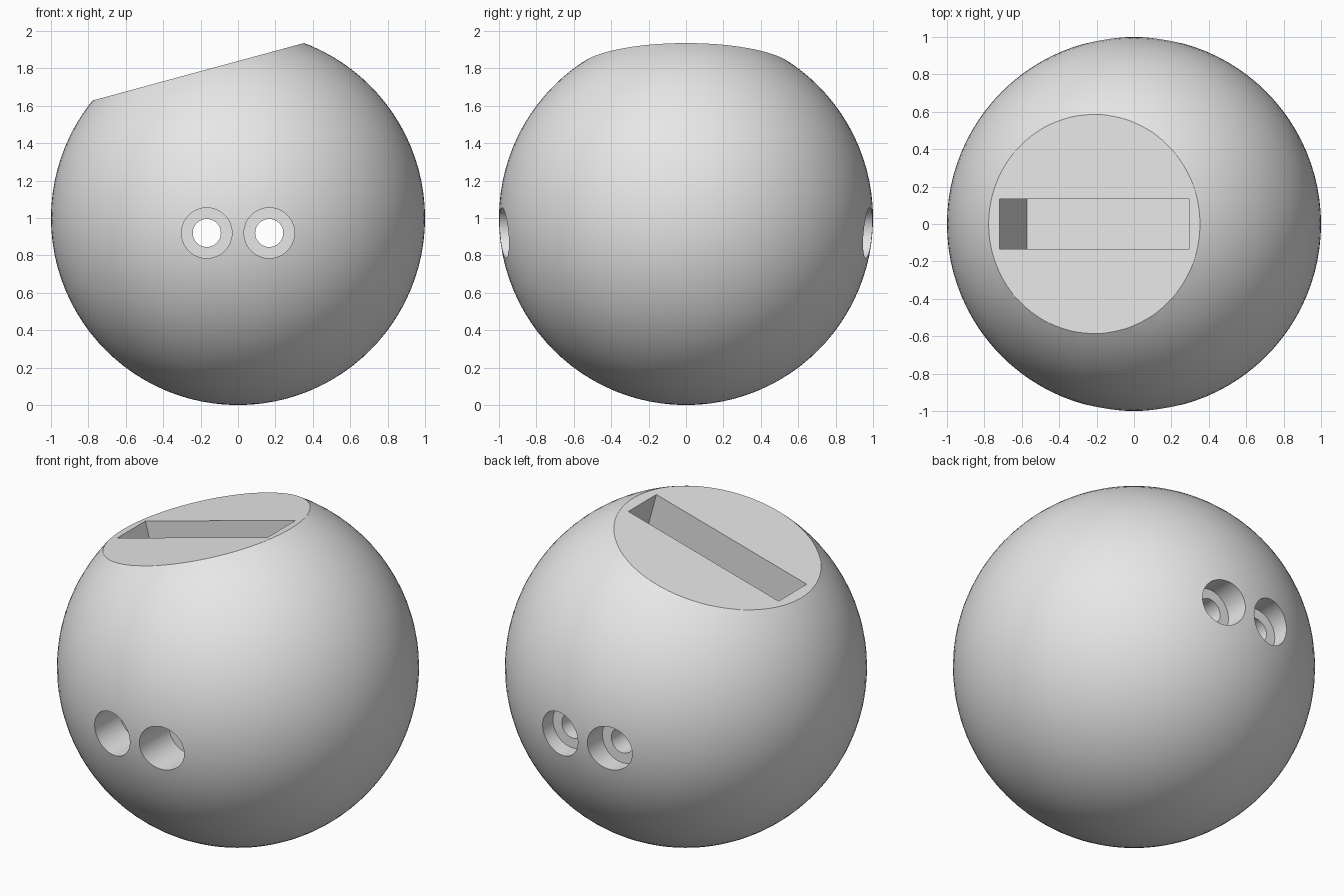
import bpy
import math
from mathutils import Matrix, Vector

if "Cube" in bpy.data.objects:
    bpy.data.objects.remove(bpy.data.objects["Cube"])

CENTRE = Vector((0, 0, 1))
TILT = Matrix.Rotation(math.radians(-15.2), 4, 'Y')
FLAT = 0.81          # distance of the flat from the ball centre
SLOT_DEPTH = 0.56

grey = bpy.data.materials.new("plain_grey")
grey.use_nodes = True
grey.diffuse_color = (0.8, 0.8, 0.8, 1)
grey.node_tree.nodes["Principled BSDF"].inputs["Base Color"].default_value = (0.8, 0.8, 0.8, 1)

# Ball body
bpy.ops.mesh.primitive_uv_sphere_add(segments=96, ring_count=48, radius=1, location=CENTRE)
ball = bpy.context.object
ball.name = "drilled_ball"
ball.data.materials.append(grey)


def cut(cutter):
    """Subtract the cutter from the ball and discard it."""
    cutter.hide_render = True
    cutter.data.materials.append(grey)
    bpy.context.view_layer.objects.active = ball
    mod = ball.modifiers.new("cut", 'BOOLEAN')
    mod.operation = 'DIFFERENCE'
    mod.solver = 'EXACT'
    mod.object = cutter
    bpy.ops.object.modifier_apply(modifier=mod.name)
    bpy.data.objects.remove(cutter)


def cut_box(size, height):
    """Cut a tilted box centred at a height along the tilted axis."""
    bpy.ops.mesh.primitive_cube_add(size=1)
    box = bpy.context.object
    box.matrix_world = (Matrix.Translation(CENTRE) @ TILT
                        @ Matrix.Translation((0, 0, height))
                        @ Matrix.Diagonal((*size, 1)))
    bpy.context.view_layer.update()
    cut(box)


def cut_bore(x, radius, y0, y1):
    """Cut a round hole running front to back."""
    bpy.ops.mesh.primitive_cylinder_add(
        vertices=48, radius=radius, depth=y1 - y0,
        location=(x, (y0 + y1) / 2, 0.92), rotation=(math.pi / 2, 0, 0))
    cut(bpy.context.object)


# Tilted flat and its slot
cut_box((3, 3, 1), FLAT + 0.5)
cut_box((1.05, 0.27, 2 * SLOT_DEPTH), FLAT)

# Two through holes, recessed deeper at the front than at the back
for x in (-0.167, 0.167):
    cut_bore(x, 0.075, -1.2, 1.2)
    cut_bore(x, 0.135, -1.2, -0.71)
    cut_bore(x, 0.135, 0.85, 1.2)

bpy.ops.object.select_all(action='DESELECT')
ball.select_set(True)
bpy.context.view_layer.objects.active = ball
bpy.ops.object.shade_smooth_by_angle(angle=math.radians(30))
